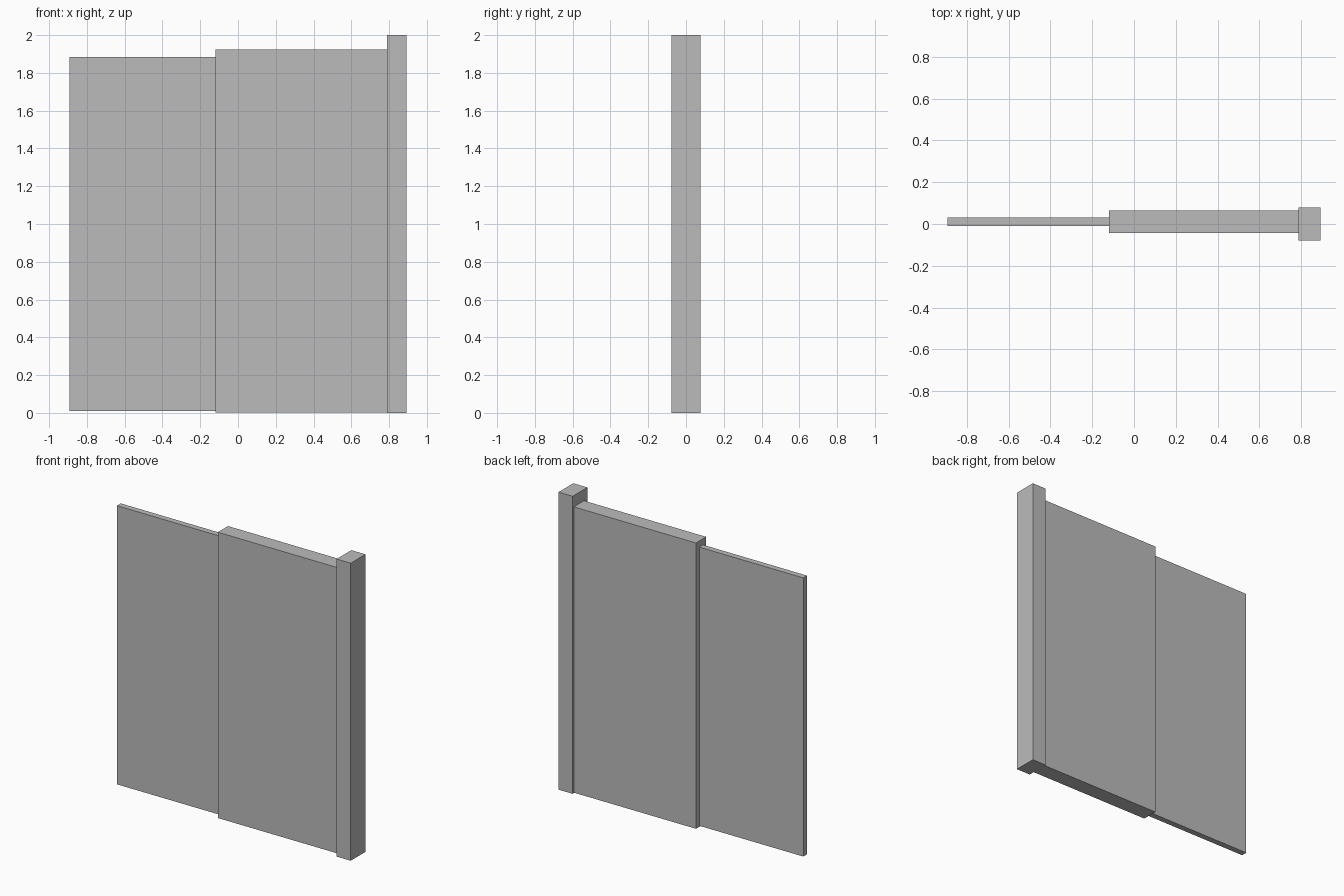
import bpy

# Clear only the default cube
cube = bpy.data.objects.get("Cube")
if cube:
    bpy.data.objects.remove(cube, do_unlink=True)

# Single plain grey finish
grey = bpy.data.materials.new("plain_grey")
grey.use_nodes = True
colour = (0.5, 0.5, 0.5, 1.0)
grey.diffuse_color = colour
grey.node_tree.nodes["Principled BSDF"].inputs["Base Color"].default_value = colour


def box(name, x, y, z):
    """Box spanning the given (min, max) range on each axis."""
    centre = [(a + b) / 2 for a, b in (x, y, z)]
    bpy.ops.mesh.primitive_cube_add(size=1, location=centre)
    obj = bpy.context.object
    obj.name = name
    obj.scale = [b - a for a, b in (x, y, z)]
    bpy.ops.object.transform_apply(location=False, rotation=False, scale=True)
    obj.data.materials.append(grey)
    return obj


# Thin sliding leaf, thicker pocket wall it slides into, and end post
box("sliding_panel", (-0.893, -0.12), (-0.01, 0.03), (0.01, 1.883))
box("pocket_wall", (-0.12, 0.788), (-0.043, 0.065), (0.003, 1.924))
box("end_post", (0.788, 0.893), (-0.078, 0.078), (0.0, 2.0))
